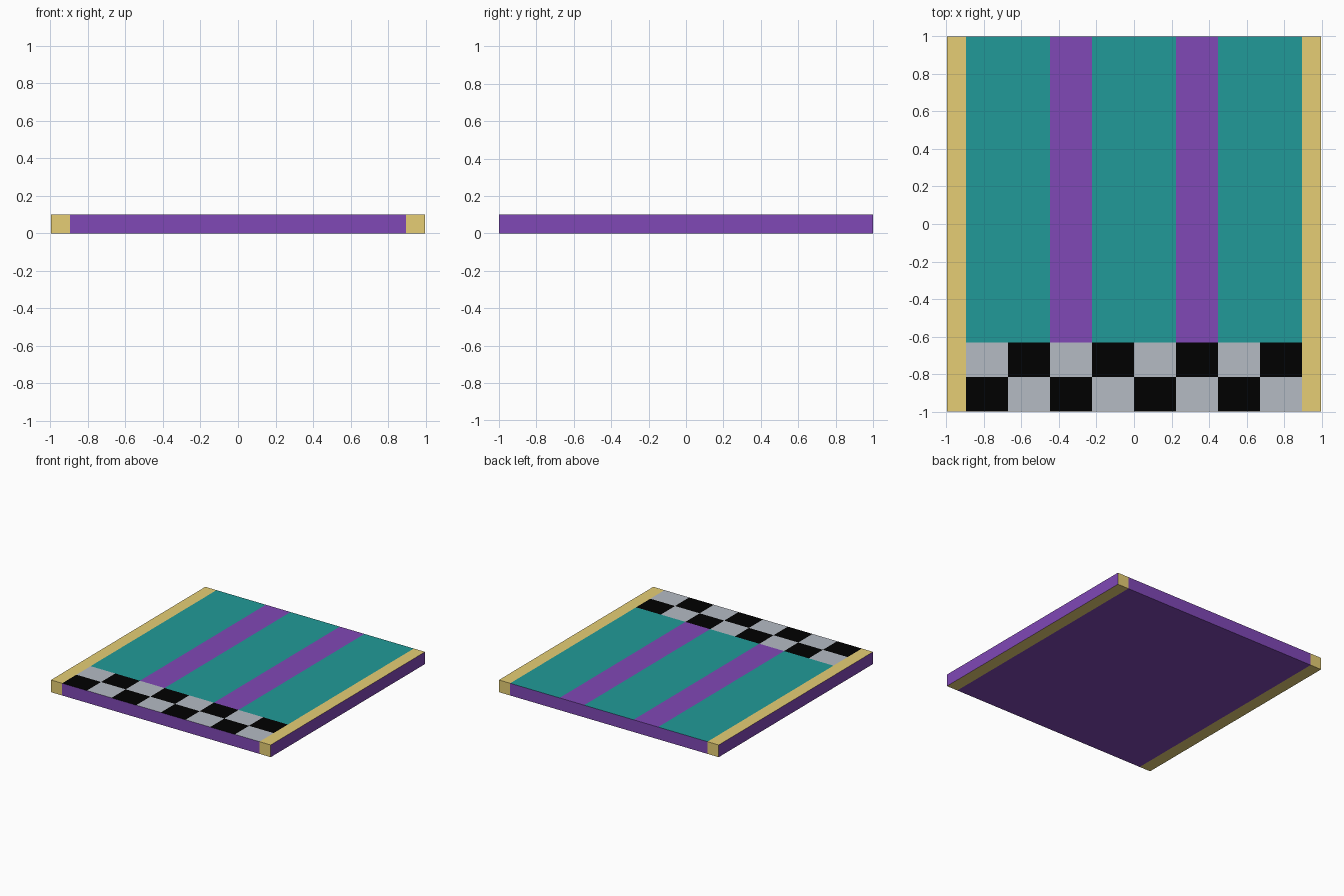
import bpy, bmesh, math

if "Cube" in bpy.data.objects:
    bpy.data.objects.remove(bpy.data.objects["Cube"])

def srgb(r, g, b):
    f = lambda c: c / 12.92 if c <= 0.04045 else ((c + 0.055) / 1.055) ** 2.4
    return (f(r / 255), f(g / 255), f(b / 255), 1.0)

PURPLE, TEAL, GOLD, GREY, BLACK = range(5)
COLOURS = [("purple", (128, 72, 182)), ("teal", (33, 154, 152)), ("gold", (230, 206, 117)),
           ("grey", (181, 187, 196)), ("black", (0, 0, 0))]

HEIGHT = 0.1
INNER = 0.895            # inner edge of the gold borders
COL = 2 * INNER / 8      # checker column width
ROW = 0.184              # checker row depth

# square slab
bm = bmesh.new()
bmesh.ops.create_cube(bm, size=1)
for v in bm.verts:
    v.co = (v.co.x * 1.994, v.co.y * 2, (v.co.z + 0.5) * HEIGHT)

# cut the slab along the column and row lines
def cut(co, no):
    geom = bm.verts[:] + bm.edges[:] + bm.faces[:]
    bmesh.ops.bisect_plane(bm, geom=geom, plane_co=co, plane_no=no)

for i in range(9):
    cut((-INNER + i * COL, 0, 0), (1, 0, 0))
for j in (1, 2):
    cut((0, -1 + j * ROW, 0), (0, 1, 0))

# painted areas by direction and position
def paint(face):
    c, n = face.calc_center_median(), face.normal
    if abs(n.x) > 0.5:
        return PURPLE
    if abs(c.x) > INNER:
        return GOLD
    if n.z < 0.5:
        return PURPLE
    col = math.floor((c.x + INNER) / COL)
    row = math.floor((c.y + 1) / ROW)
    if row < 2:
        return BLACK if (col + row) % 2 == 0 else GREY
    return PURPLE if col in (2, 5) else TEAL

bm.normal_update()
for f in bm.faces:
    f.material_index = paint(f)

mesh = bpy.data.meshes.new("striped_checker_tile")
bm.to_mesh(mesh)
bm.free()
for name, rgb in COLOURS:
    mat = bpy.data.materials.new(name)
    mat.diffuse_color = srgb(*rgb)
    mat.use_nodes = True
    mat.node_tree.nodes["Principled BSDF"].inputs["Base Color"].default_value = mat.diffuse_color
    mesh.materials.append(mat)
bpy.context.collection.objects.link(bpy.data.objects.new("striped_checker_tile", mesh))
